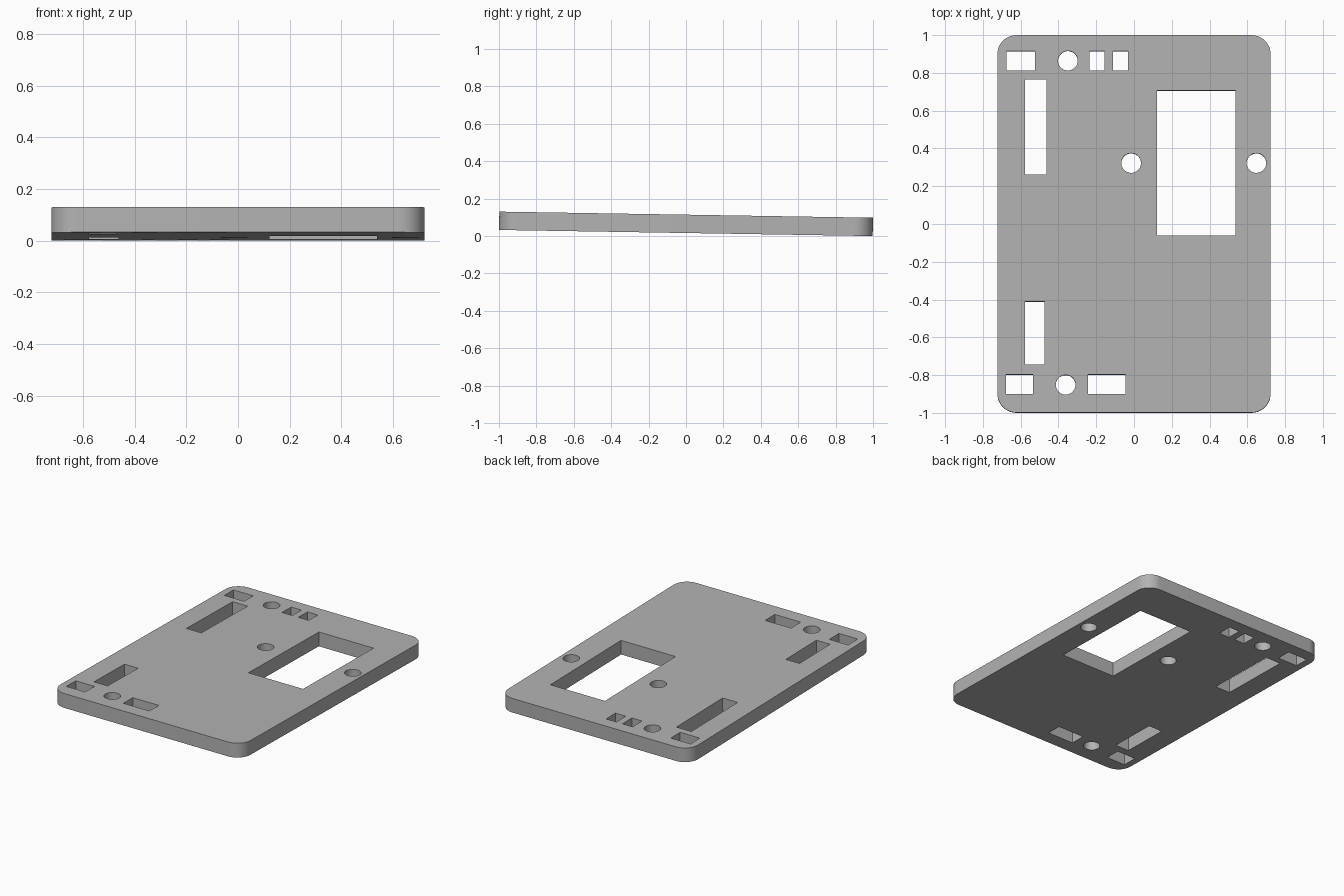
import bpy
import bmesh
from math import sin, cos, pi
from mathutils import Matrix

default = bpy.data.objects.get("Cube")
if default:
    bpy.data.objects.remove(default, do_unlink=True)

HALF_W, HALF_L, THICK = 0.723, 0.999, 0.098
CORNER, HOLE, TILT, MID_Z = 0.1, 0.052, -0.0163, 0.0653

grey = bpy.data.materials.new("plain grey")
grey.use_nodes = True
colour = (0.45, 0.45, 0.45, 1)
grey.diffuse_color = colour
grey.node_tree.nodes["Principled BSDF"].inputs["Base Color"].default_value = colour


def arc(cx, cy, r, start, sweep, steps):
    return [(cx + r * cos(start + sweep * i / steps),
             cy + r * sin(start + sweep * i / steps)) for i in range(steps + 1)]


def rect(x0, x1, y0, y1):
    return [(x0, y0), (x1, y0), (x1, y1), (x0, y1)]


# Rounded outline of the plate
outline = []
for k, (sx, sy) in enumerate([(1, 1), (-1, 1), (-1, -1), (1, -1)]):
    outline += arc(sx * (HALF_W - CORNER), sy * (HALF_L - CORNER),
                   CORNER, k * pi / 2, pi / 2, 12)

# Rectangular cut-outs: x0, x1, y0, y1
openings = [rect(*r) for r in [
    (0.122, 0.538, -0.062, 0.706),     # large window
    (-0.577, -0.463, 0.262, 0.765),    # long slot
    (-0.577, -0.473, -0.744, -0.412),  # short slot
    (-0.675, -0.525, 0.813, 0.914),    # back row
    (-0.235, -0.157, 0.813, 0.914),
    (-0.111, -0.032, 0.813, 0.914),
    (-0.677, -0.534, -0.902, -0.798),  # front row
    (-0.243, -0.045, -0.902, -0.798),
]]

# Round screw holes
for x, y in [(-0.35, 0.864), (-0.015, 0.322), (0.648, 0.322), (-0.362, -0.852)]:
    openings.append(arc(x, y, HOLE, 0, 2 * pi, 40)[:-1])

# Filled flat curve with holes, extruded to the plate thickness
curve = bpy.data.curves.new("plate_profile", "CURVE")
curve.dimensions = "2D"
curve.fill_mode = "BOTH"
curve.extrude = THICK / 2
for loop in [outline] + openings:
    spline = curve.splines.new("POLY")
    spline.points.add(len(loop) - 1)
    for point, (x, y) in zip(spline.points, loop):
        point.co = (x, y, 0, 1)
    spline.use_cyclic_u = True

plate = bpy.data.objects.new("mounting_plate", curve)
bpy.context.collection.objects.link(plate)
bpy.ops.object.select_all(action="DESELECT")
plate.select_set(True)
bpy.context.view_layer.objects.active = plate
bpy.ops.object.convert(target="MESH")
plate = bpy.context.object

# Weld the caps to the walls, then lean the plate slightly down to the back
mesh = plate.data
bm = bmesh.new()
bm.from_mesh(mesh)
bmesh.ops.remove_doubles(bm, verts=bm.verts, dist=0.0001)
bmesh.ops.recalc_face_normals(bm, faces=bm.faces)
bmesh.ops.transform(bm, verts=bm.verts, matrix=Matrix.Translation((0, 0, MID_Z))
                    @ Matrix.Rotation(TILT, 4, "X"))
bm.to_mesh(mesh)
bm.free()
mesh.materials.clear()
mesh.materials.append(grey)
bpy.ops.object.shade_smooth_by_angle()
